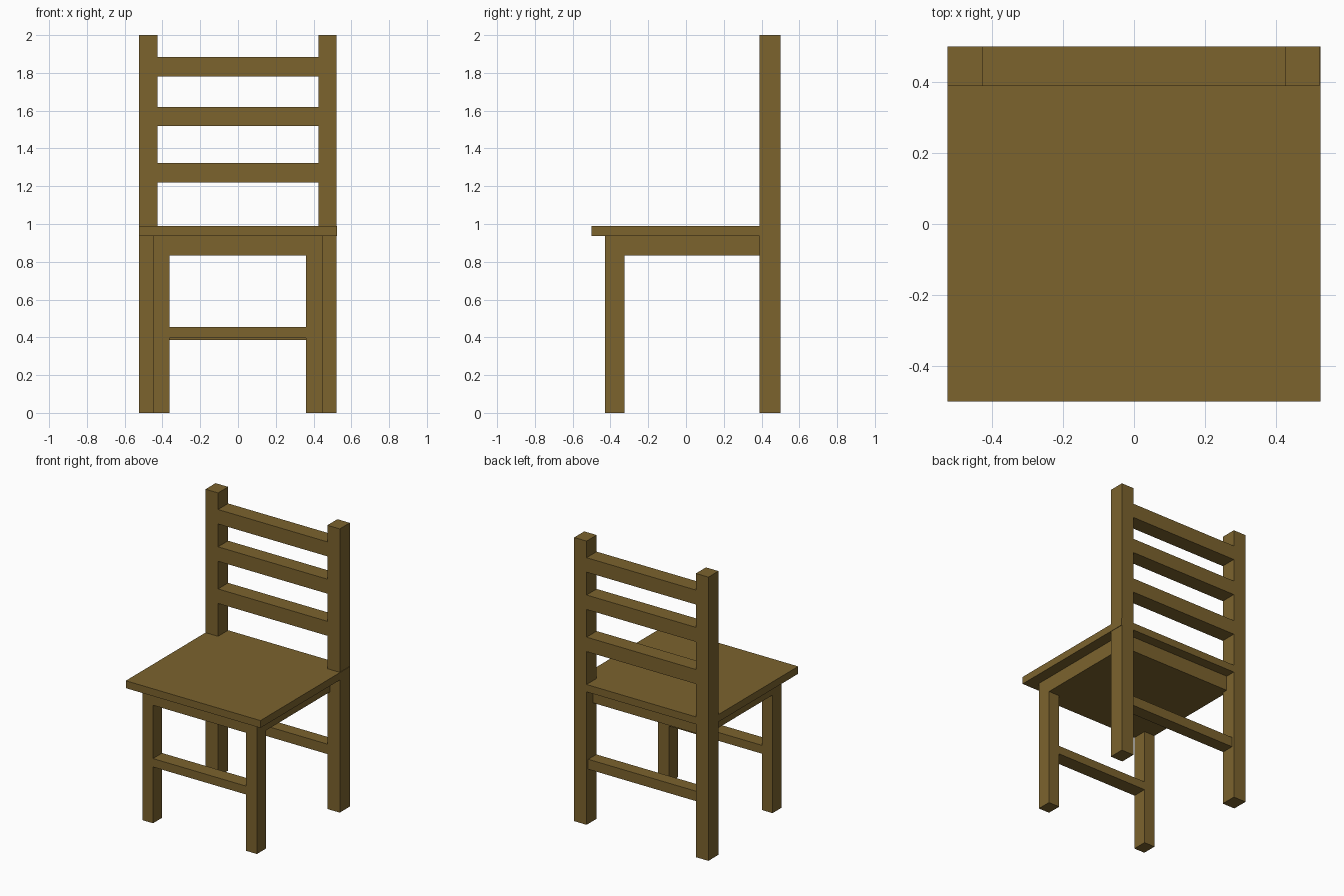
import bpy
import bmesh
from mathutils import Vector

if "Cube" in bpy.data.objects:
    bpy.data.objects.remove(bpy.data.objects["Cube"])

wood = bpy.data.materials.new("wood")
wood.diffuse_color = (0.2, 0.125, 0.027, 1)
wood.use_nodes = True
wood.node_tree.nodes["Principled BSDF"].inputs["Base Color"].default_value = wood.diffuse_color


def box(name, x, y, z):
    """Axis-aligned box from (min, max) ranges."""
    bm = bmesh.new()
    bmesh.ops.create_cube(bm, size=1)
    lo, hi = Vector((x[0], y[0], z[0])), Vector((x[1], y[1], z[1]))
    for v in bm.verts:
        v.co = (lo + hi) / 2 + v.co * (hi - lo)
    mesh = bpy.data.meshes.new(name)
    bm.to_mesh(mesh)
    bm.free()
    mesh.materials.append(wood)
    obj = bpy.data.objects.new(name, mesh)
    bpy.context.collection.objects.link(obj)
    return obj


BACK_Y = (0.388, 0.5)
FRONT_Y = (-0.428, -0.326)

# Seat board and the solid frame beneath it
box("seat", (-0.525, 0.525), (-0.5, 0.5), (0.937, 0.989))
box("seat_frame", (-0.447, 0.447), (-0.428, 0.428), (0.832, 0.937))

# Back posts run from the floor to the top, front legs stop at the seat
box("back_post_left", (-0.525, -0.427), BACK_Y, (0, 2))
box("back_post_right", (0.425, 0.522), BACK_Y, (0, 2))
box("front_leg_left", (-0.447, -0.363), FRONT_Y, (0, 0.937))
box("front_leg_right", (0.361, 0.447), FRONT_Y, (0, 0.937))

# Three backrest slats, as deep as the posts
for i, top in enumerate((1.323, 1.62, 1.883)):
    box(f"back_slat_{i + 1}", (-0.427, 0.425), BACK_Y, (top - 0.102, top))

# Stretchers between the legs
box("front_stretcher", (-0.363, 0.361), FRONT_Y, (0.397, 0.456))
box("back_stretcher", (-0.427, 0.425), (0.392, 0.482), (0.385, 0.455))
